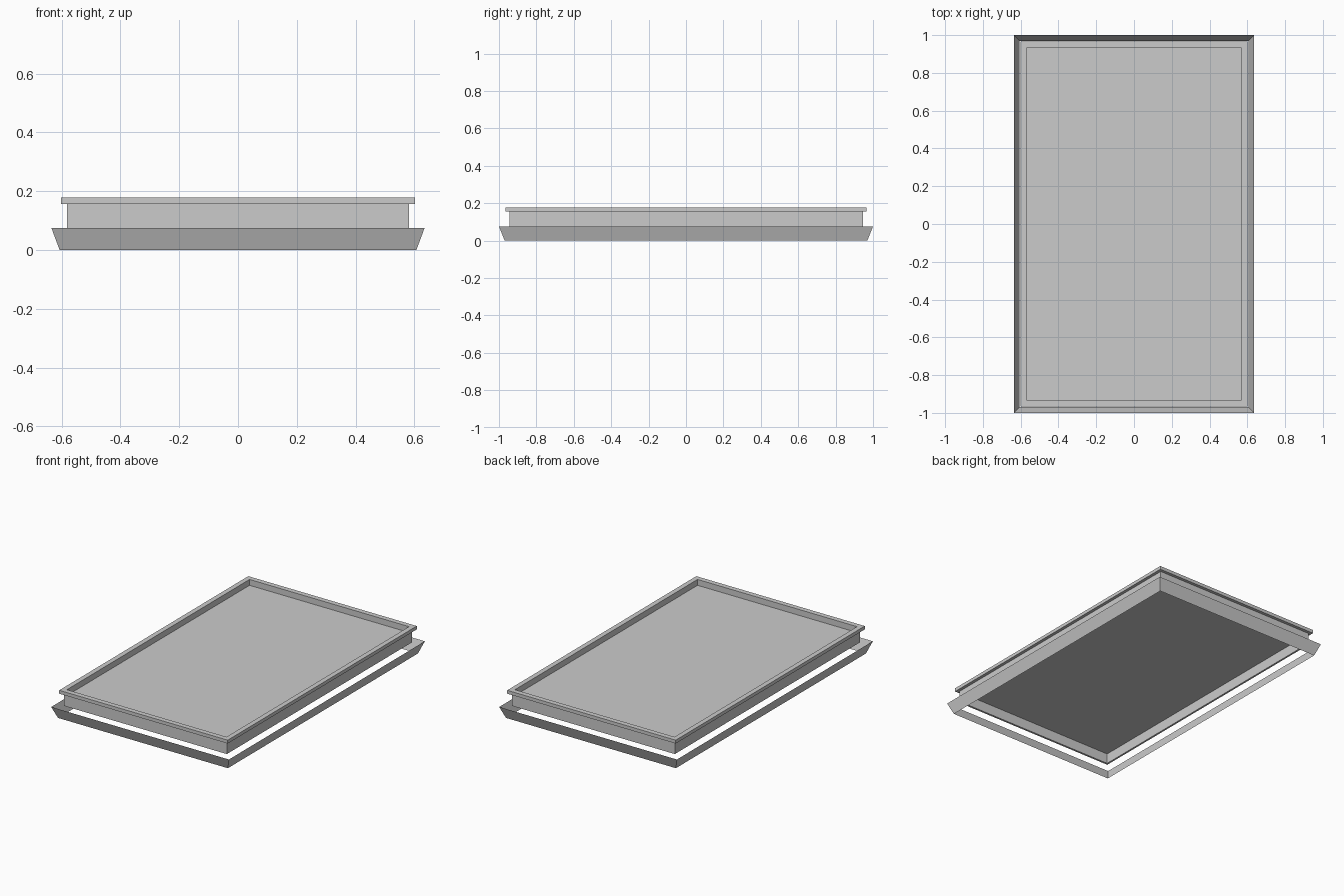
import bpy
import bmesh

cube = bpy.data.objects.get("Cube")
if cube:
    bpy.data.objects.remove(cube, do_unlink=True)

grey = bpy.data.materials.new("plain_grey")
grey.use_nodes = True
GREY = (0.6, 0.6, 0.6, 1)
grey.diffuse_color = GREY
grey.node_tree.nodes["Principled BSDF"].inputs["Base Color"].default_value = GREY


def frame(name, profile, closed=False, fill_last=False):
    """Sweep a profile of (half width, half depth, height) around a rectangle."""
    bm = bmesh.new()
    rings = [[bm.verts.new((sx * hx, sy * hy, z))
              for sx, sy in ((-1, -1), (1, -1), (1, 1), (-1, 1))]
             for hx, hy, z in profile]
    pairs = list(zip(rings, rings[1:]))
    if closed:
        pairs.append((rings[-1], rings[0]))
    for low, high in pairs:
        for i in range(4):
            j = (i + 1) % 4
            bm.faces.new((low[i], low[j], high[j], high[i]))
    if fill_last:
        bm.faces.new(rings[-1])
    mesh = bpy.data.meshes.new(name)
    bm.to_mesh(mesh)
    bm.free()
    mesh.materials.append(grey)
    obj = bpy.data.objects.new(name, mesh)
    bpy.context.collection.objects.link(obj)
    return obj


RIM_TOP, RIM_BASE, FLOOR, BASE = 0.178, 0.156, 0.14, 0.075

# Thin flared skirt, open above and below
frame("flared_skirt", [(0.607, 0.97, 0), (0.635, 1.0, BASE)])

# Upright walls with an overhanging rim
frame("walls_and_rim", [
    (0.582, 0.945, BASE), (0.582, 0.945, RIM_BASE),
    (0.602, 0.965, RIM_BASE), (0.602, 0.965, RIM_TOP),
    (0.57, 0.932, RIM_TOP), (0.57, 0.932, BASE)], closed=True)

# Recessed floor panel, seen from above and below
frame("floor_panel", [(0.57, 0.932, FLOOR)], fill_last=True)
